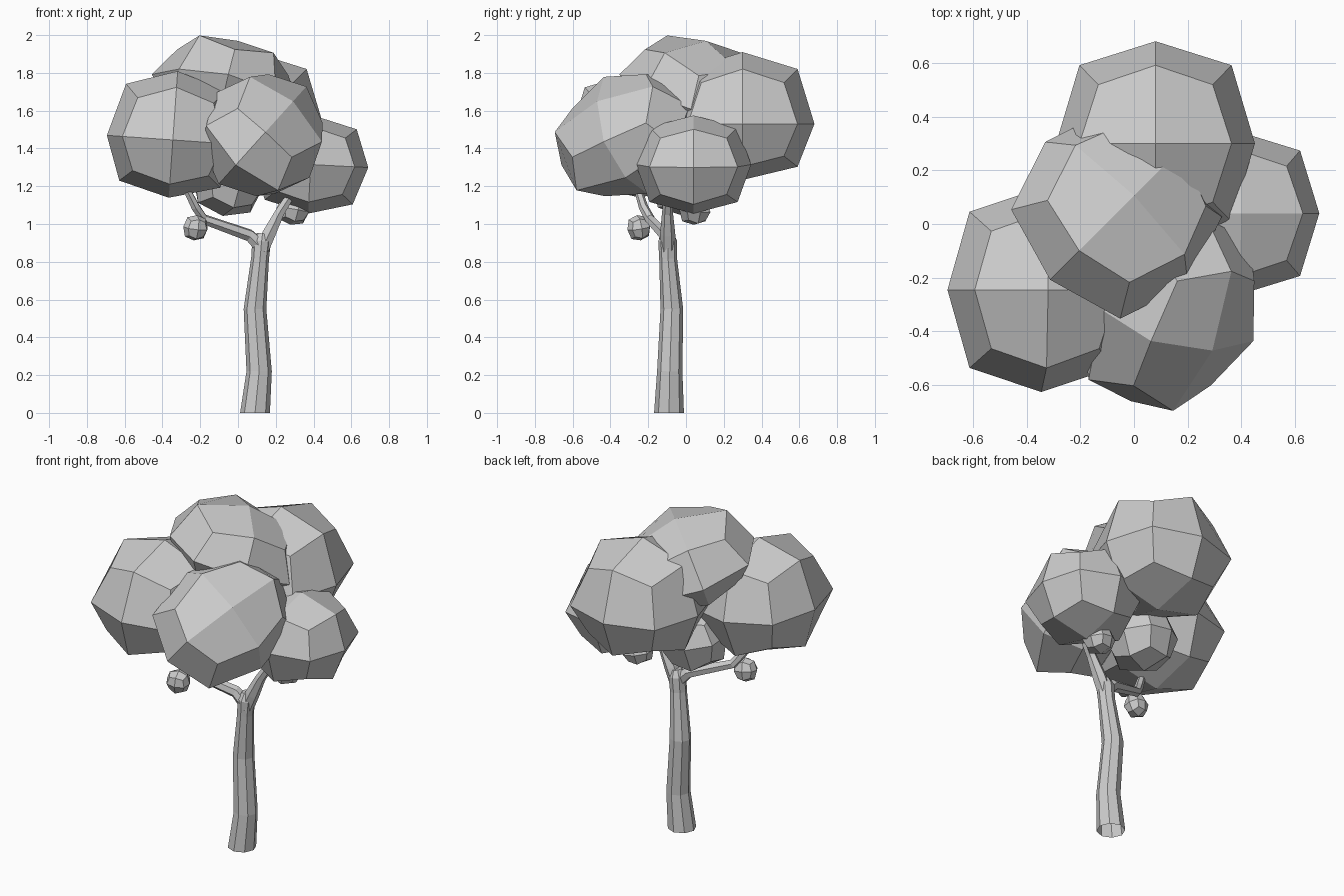
import bpy, bmesh
from math import radians
from mathutils import Vector, Euler

if "Cube" in bpy.data.objects:
    bpy.data.objects.remove(bpy.data.objects["Cube"])


def finish(name, bm):
    bmesh.ops.recalc_face_normals(bm, faces=bm.faces)
    me = bpy.data.meshes.new(name)
    bm.to_mesh(me)
    bm.free()
    ob = bpy.data.objects.new(name, me)
    bpy.context.collection.objects.link(ob)
    return ob


def blob(name, centre, radii, rot=(0, 0, 0), below=1.0):
    """Rounded cube of 24 quads; 'below' squashes the underside."""
    bm = bmesh.new()
    bmesh.ops.create_cube(bm, size=2)
    bmesh.ops.subdivide_edges(bm, edges=bm.edges[:], cuts=1, use_grid_fill=True)
    turn = Euler([radians(a) for a in rot]).to_matrix()
    for v in bm.verts:
        nonzero = sum(abs(c) > 0.5 for c in v.co)
        p = v.co * {1: 1.0, 2: 0.765, 3: 0.575}[nonzero]
        if p.z < 0:
            p.z *= below
        v.co = turn @ Vector(a * b for a, b in zip(p, radii)) + Vector(centre)
    return finish(name, bm)


def limb(name, path, sides=8):
    """Tapered tube through (x, y, z, radius) points."""
    bm = bmesh.new()
    pts = [Vector(p[:3]) for p in path]
    rings = []
    for i, p in enumerate(path):
        d = pts[min(i + 1, len(pts) - 1)] - pts[max(i - 1, 0)]
        if p[2] == 0:
            d = Vector((0, 0, 1))
        q = Vector((0, 0, 1)).rotation_difference(d)
        ring = bmesh.ops.create_circle(bm, segments=sides, radius=p[3])["verts"]
        for v in ring:
            v.co = q @ v.co + pts[i]
        rings.append(ring)
    for a, b in zip(rings, rings[1:]):
        for k in range(sides):
            n = (k + 1) % sides
            bm.faces.new((a[k], a[n], b[n], b[k]))
    bm.faces.new(rings[-1])
    return finish(name, bm)


# Trunk, open at the ground
limb("trunk", [(.09, -.09, 0, .079), (.112, -.086, .22, .067), (.09, -.075, .55, .06),
               (.117, -.095, .82, .047), (.125, -.097, .91, .05), (.13, -.097, .95, .03)])

# Two branches growing out of the fork
limb("right_branch", [(.12, -.096, .85, .042), (.165, -.097, .95, .04),
                      (.22, -.098, 1.06, .029), (.31, -.09, 1.2, .022)], 6)
limb("left_branch", [(.14, -.096, .86, .042), (.06, -.11, .94, .034),
                     (-.18, -.19, 1.025, .027), (-.225, -.225, 1.09, .025),
                     (-.28, -.26, 1.2, .02)], 6)

# Large leaf clumps
blob("left_leaves", (-.345, -.245, 1.445), (.35, .38, .365), (0, 4, 0), .84)
blob("front_leaves", (.13, -.32, 1.47), (.335, .40, .285), (32, 42, 0))
blob("back_leaves", (.08, .3, 1.53), (.37, .38, .38), below=.78)
blob("right_leaves", (.385, .04, 1.315), (.305, .305, .26), (0, 3, 0))
blob("top_leaves", (-.065, .04, 1.70), (.37, .375, .285), (0, 19, 45), .65)

# Small clumps under the crown
blob("inner_leaves", (-.05, 0, 1.23), (.195, .195, .19), (0, 10, 20))
blob("small_right_leaves", (.29, .045, 1.075), (.09, .085, .08), (0, 10, 20))
blob("small_left_leaves", (-.225, -.25, .98), (.067, .063, .068), (10, 5, 15))
